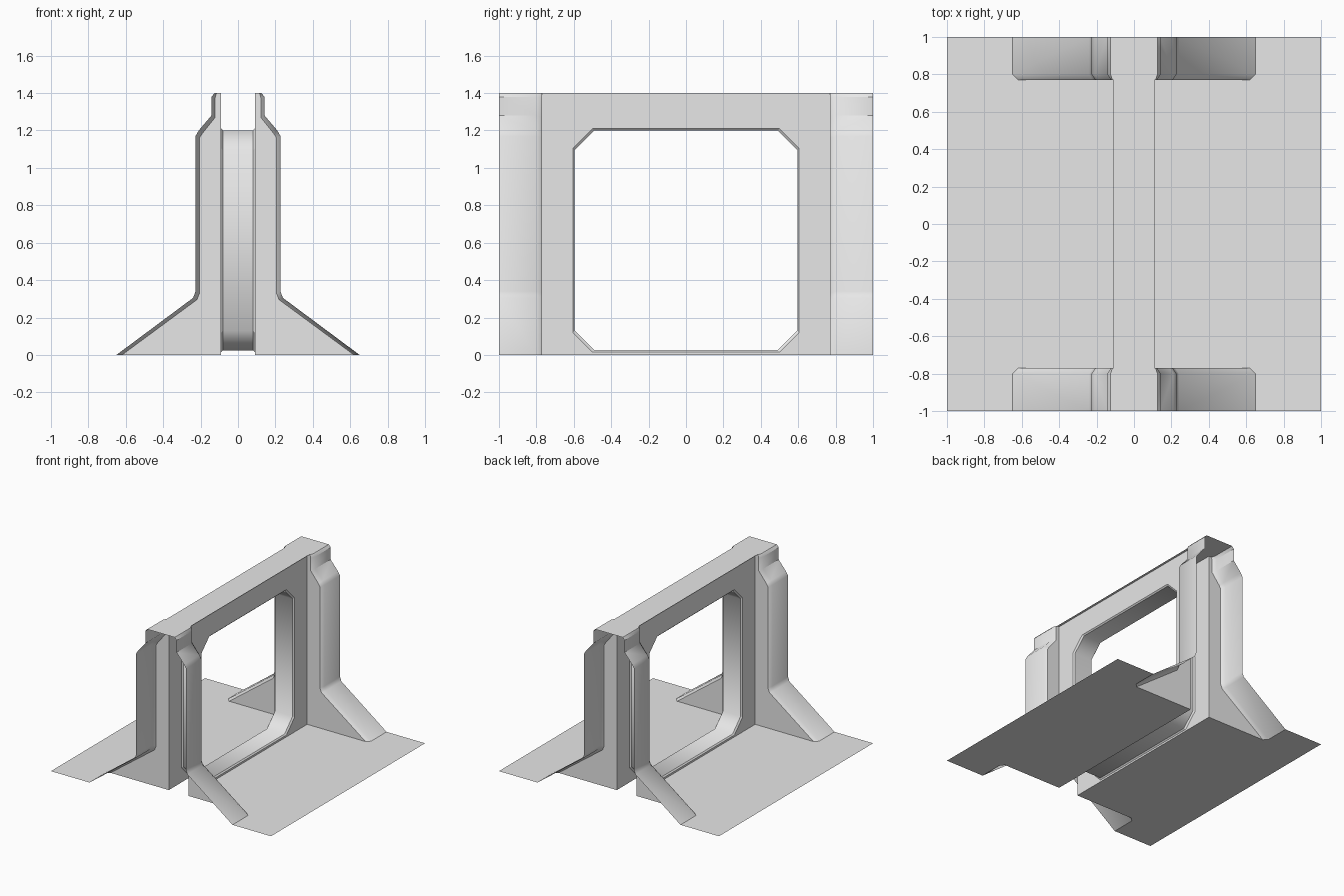
import bpy, bmesh, math
from mathutils import Vector

cube = bpy.data.objects.get("Cube")
if cube:
    bpy.data.objects.remove(cube, do_unlink=True)

grey = bpy.data.materials.new("plain_grey")
grey.use_nodes = True
grey.diffuse_color = (0.8, 0.8, 0.8, 1)
grey.node_tree.nodes["Principled BSDF"].inputs["Base Color"].default_value = (0.8, 0.8, 0.8, 1)


def sheet(name, faces, toward, mirror="", smooth=0):
    """Open surface from point lists; every face is turned toward a point."""
    bm = bmesh.new()
    for pts in faces:
        bm.faces.new([bm.verts.new(p) for p in pts])
    bmesh.ops.remove_doubles(bm, verts=bm.verts, dist=0.0005)
    bm.normal_update()
    for f in bm.faces:
        if f.normal.dot(Vector(toward) - f.calc_center_median()) < 0:
            f.normal_flip()
    mesh = bpy.data.meshes.new(name)
    bm.to_mesh(mesh)
    bm.free()
    mesh.materials.append(grey)
    ob = bpy.data.objects.new(name, mesh)
    bpy.context.collection.objects.link(ob)
    if smooth:
        bpy.ops.object.select_all(action="DESELECT")
        ob.select_set(True)
        bpy.context.view_layer.objects.active = ob
        bpy.ops.object.shade_smooth_by_angle(angle=math.radians(smooth))
    if mirror:
        mod = ob.modifiers.new("mirror", "MIRROR")
        mod.use_axis = ["x" in mirror, "y" in mirror, False]
        mod.use_mirror_merge = False
    return ob


def loft(rings, closed=False):
    """Quads between neighbouring rings of points."""
    faces = []
    for a, b in zip(rings, rings[1:]):
        n = len(a)
        for i in range(n if closed else n - 1):
            j = (i + 1) % n
            faces.append([a[i], a[j], b[j], b[i]])
    return faces


WALL_X, WALL_Y, TOP = 0.09, 0.77, 1.4


def opening(x, inset):
    """Window outline with cut corners at depth x."""
    y, lo, hi, c = 0.605 - inset, 0.015 + inset, 1.21 - inset, 0.105
    return [(x, -y, lo + c), (x, -y + c, lo), (x, y - c, lo), (x, y, lo + c),
            (x, y, hi - c), (x, y - c, hi), (x, -y + c, hi), (x, -y, hi - c)]


# Wall panels with the window opening
hole = opening(WALL_X, 0)
corners = [(WALL_X, y, z) for y, z in
           ((-WALL_Y, 0), (WALL_Y, 0), (WALL_Y, TOP), (-WALL_Y, TOP))]
panel = []
for i in range(4):
    a, b = hole[2 * i], hole[2 * i + 1]
    panel.append([corners[i], b, a])
    panel.append([corners[i], corners[(i + 1) % 4], hole[(2 * i + 2) % 8], b])
sheet("wall_panels", panel, (3, 0, 0.6), "x")

# Bevelled rim and lining of the opening
rim = opening(WALL_X - 0.01, 0.01)
sheet("opening_rim", loft([hole, rim], True), (3, 0, 0.6), "x")
sheet("opening_lining", loft([rim, [(-x, y, z) for x, y, z in rim]], True),
      (0, 0, 0.6), smooth=50)

# Top cover
sheet("top_cover", [[(-0.11, -1, TOP), (0.11, -1, TOP), (0.11, 1, TOP), (-0.11, 1, TOP)]],
      (0, 0, 9))

# Floor on each side, notched around the buttresses
edge = [(WALL_X, WALL_Y), (0.62, WALL_Y), (0.65, 0.8), (0.65, 1), (1, 1)]
outline = edge + [(x, -y) for x, y in reversed(edge)]
sheet("floor", [[(x, y, 0) for x, y in outline]], (0.5, 0, 9), "x")

# Hollow buttresses at the four ends: skin, rounded edge and inner cap
outer = [(0.11, TOP), (0.125, TOP), (0.142, 1.38), (0.142, 1.28), (0.21, 1.2),
         (0.227, 1.17), (0.227, 0.34), (0.24, 0.305), (0.65, 0)]
inner = [(0.11, TOP), (0.115, TOP), (0.122, 1.375), (0.122, 1.27), (0.19, 1.185),
         (0.206, 1.16), (0.206, 0.33), (0.22, 0.295), (0.62, 0)]
rings = [[(x, y, z) for x, z in prof]
         for prof, y in ((outer, -1), (outer, -0.8), (inner, -WALL_Y))]
sheet("buttress_skin", loft(rings), (3, 0, 3), "xy", smooth=38)
cap = [(WALL_X, 0), (WALL_X, TOP)] + inner
sheet("buttress_cap", [[(x, -WALL_Y, z) for x, z in cap]], (0.2, 0, 0.5), "xy")
